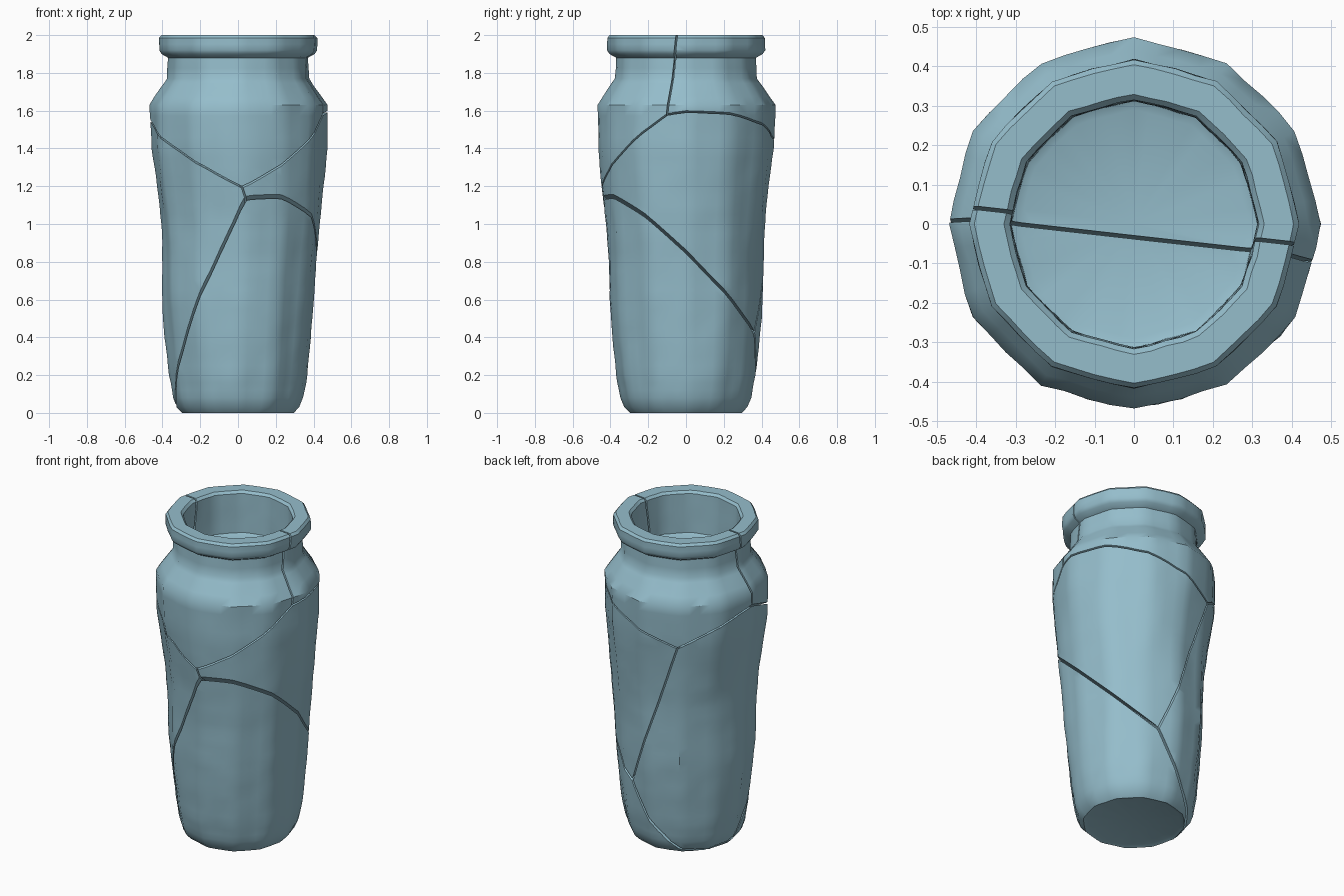
import bpy, bmesh, math
from mathutils import Vector, noise

if "Cube" in bpy.data.objects:
    bpy.data.objects.remove(bpy.data.objects["Cube"])

SEGS = 48
# half profile (radius, height): base, swelling body, shoulder, neck, rim, shallow recess
PROFILE = [(0.27, 0.008), (0.295, 0.0), (0.325, 0.03), (0.345, 0.08), (0.367, 0.2), (0.387, 0.4),
           (0.402, 0.6), (0.408, 0.8), (0.421, 1.0), (0.443, 1.2), (0.466, 1.4), (0.472, 1.63),
           (0.41, 1.72), (0.376, 1.77), (0.37, 1.88), (0.405, 1.9), (0.418, 1.92), (0.418, 1.985),
           (0.405, 2.0), (0.33, 2.0), (0.316, 1.985), (0.312, 1.74), (0.29, 1.73)]

# one linear field per shard; each shard is where its own field is greatest
FIELDS = {
    "left_lower_shard": (0, 0, 0, 0),
    "right_lower_shard": (0.544, -0.342, -0.32, 0.192),
    "right_middle_shard": (0.394, 0.085, 0.139, -0.137),
    "back_top_shard": (0.2644, 0.0632, 0.484, -0.6259),
    "front_top_shard": (0.2421, -0.1354, 0.5056, -0.6699),
}


def resample(points, step=0.06):
    out = []
    for a, b in zip(points, points[1:]):
        n = max(1, math.ceil(math.dist(a, b) / step))
        out += [(a[0] + (b[0] - a[0]) * i / n, a[1] + (b[1] - a[1]) * i / n) for i in range(n)]
    return out + [points[-1]]


def surface_point(r, z, k):
    # softened twelve-sided section with long vertical dents in the clay
    t = 2 * math.pi * k / SEGS
    half = math.pi / 12
    poly = math.cos(half) / math.cos((t % (2 * half)) - half)
    r *= 0.25 + 0.75 * poly
    x, y = r * math.cos(t), r * math.sin(t)
    body = max(0.0, min(1.0, z / 0.15, (1.75 - z) / 0.25))
    dent = noise.noise(Vector((x * 7, y * 7, z * 1.3))) * 0.014 * body
    dent += noise.noise(Vector((x * 20, y * 20, z * 9))) * 0.004
    x, y = x * (1 + dent / r), y * (1 + dent / r)
    x += 0.014 * math.exp(-((z - 1.0) / 0.3) ** 2)
    return (x, y, z)


def solid_vase():
    bm = bmesh.new()
    rows = [[bm.verts.new(surface_point(r, z, k)) for k in range(SEGS)]
            for r, z in resample(PROFILE)]
    for lo, hi in zip(rows, rows[1:]):
        for k in range(SEGS):
            n = (k + 1) % SEGS
            bm.faces.new((lo[k], lo[n], hi[n], hi[k]))
    # closed underside and recess floor
    for row, z, flip in ((rows[0], 0.01, True), (rows[-1], 1.727, False)):
        mid = bm.verts.new((0, 0, z))
        for k in range(SEGS):
            tri = (row[k], row[(k + 1) % SEGS], mid)
            bm.faces.new(tri[::-1] if flip else tri)
    bmesh.ops.recalc_face_normals(bm, faces=bm.faces)
    return bm


clay = bpy.data.materials.new("glazed_clay")
clay.diffuse_color = (0.30, 0.51, 0.60, 1)
clay.use_nodes = True
clay.node_tree.nodes["Principled BSDF"].inputs["Base Color"].default_value = clay.diffuse_color

# cut each shard from the vase, leaving a thin crack between neighbours
for name, own in FIELDS.items():
    bm = solid_vase()
    for other_name, other in FIELDS.items():
        if other_name == name:
            continue
        normal = Vector(own[:3]) - Vector(other[:3])
        size = normal.length
        offset = (own[3] - other[3]) / size
        normal /= size
        gap = 0.007 if "right_lower_shard" in (name, other_name) else 0.0045
        cut = bmesh.ops.bisect_plane(
            bm, geom=bm.verts[:] + bm.edges[:] + bm.faces[:], dist=1e-5,
            plane_co=normal * (gap - offset), plane_no=normal, clear_inner=True)
        edges = [e for e in cut["geom_cut"] if isinstance(e, bmesh.types.BMEdge)]
        if edges:
            bmesh.ops.holes_fill(bm, edges=edges, sides=0)
    bmesh.ops.recalc_face_normals(bm, faces=bm.faces)
    mesh = bpy.data.meshes.new(name)
    bm.to_mesh(mesh)
    bm.free()
    mesh.materials.append(clay)
    ob = bpy.data.objects.new(name, mesh)
    bpy.context.collection.objects.link(ob)
    bpy.ops.object.select_all(action='DESELECT')
    ob.select_set(True)
    bpy.context.view_layer.objects.active = ob
    bpy.ops.object.shade_smooth_by_angle(angle=math.radians(35))
